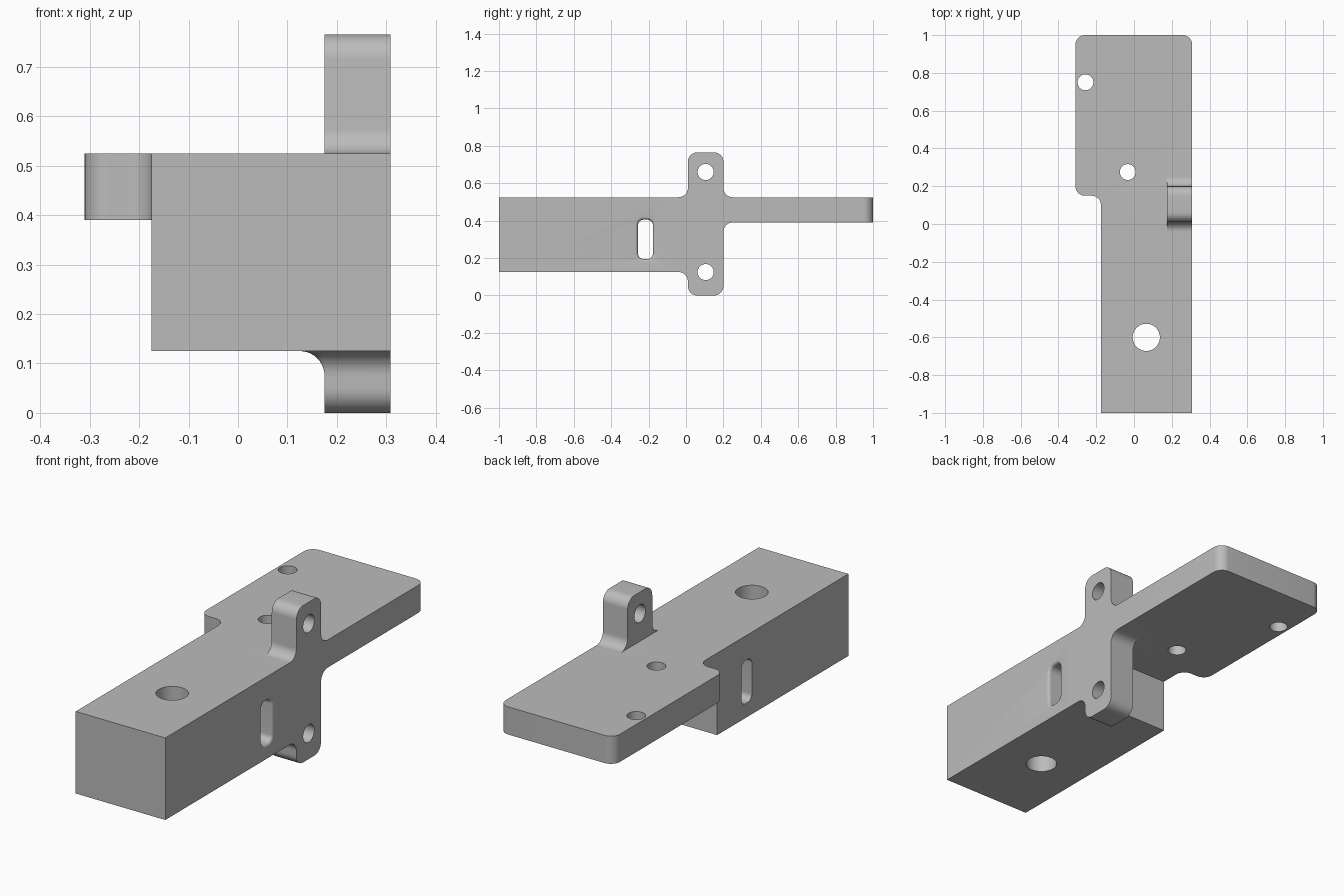
import bpy, bmesh
from math import sin, cos, tan, pi, radians
from mathutils import Vector, Matrix

if "Cube" in bpy.data.objects:
    bpy.data.objects.remove(bpy.data.objects["Cube"], do_unlink=True)

grey = bpy.data.materials.new("plain grey")
grey.use_nodes = True
grey.diffuse_color = (0.5, 0.5, 0.5, 1)
grey.node_tree.nodes["Principled BSDF"].inputs["Base Color"].default_value = (0.5, 0.5, 0.5, 1)

R = 0.05                      # common fillet radius
LEFT, RIGHT, INNER = 0.308, -0.175, 0.175
BOTTOM, UNDER, TOP = 0.125, 0.39, 0.525


def rounded(corners, steps=10):
    """Outline from (a, b, radius) corners, each rounded by its radius."""
    out = []
    for i, (a, b, r) in enumerate(corners):
        p = Vector((a, b))
        if r == 0:
            out.append(p)
            continue
        u = (Vector(corners[i - 1][:2]) - p).normalized()
        v = (Vector(corners[(i + 1) % len(corners)][:2]) - p).normalized()
        c = p + (u + v) * r   # all corners are square
        for k in range(steps + 1):
            t = k / steps * pi / 2
            out.append(c - v * r * cos(t) - u * r * sin(t))
    return out


def finish(bm, name):
    bmesh.ops.recalc_face_normals(bm, faces=bm.faces)
    mesh = bpy.data.meshes.new(name)
    bm.to_mesh(mesh)
    bm.free()
    mesh.materials.append(grey)
    ob = bpy.data.objects.new(name, mesh)
    bpy.context.collection.objects.link(ob)
    return ob


def loft(name, rings):
    """Solid through equal rings of 3D points."""
    bm = bmesh.new()
    vs = [[bm.verts.new(p) for p in ring] for ring in rings]
    bm.faces.new(vs[0])
    bm.faces.new(vs[-1])
    for a, b in zip(vs, vs[1:]):
        for i in range(len(a)):
            bm.faces.new((a[i - 1], a[i], b[i], b[i - 1]))
    return finish(bm, name)


def slab(name, outline, z0, z1):
    return loft(name, [[(p.x, p.y, z) for p in outline] for z in (z0, z1)])


def side_slab(name, outline, x0, x1):
    return loft(name, [[(x, p.x, p.y) for p in outline] for x in (x0, x1)])


def hole(name, a, b, r, sideways=False):
    pts = [Vector((a + r * cos(i * pi / 24), b + r * sin(i * pi / 24))) for i in range(48)]
    return (side_slab if sideways else slab)(name, pts, -1, 2)


def combine(target, other, operation):
    mod = target.modifiers.new(operation.lower(), 'BOOLEAN')
    mod.operation, mod.object, mod.solver = operation, other, 'EXACT'
    bpy.context.view_layer.objects.active = target
    bpy.ops.object.modifier_apply(modifier=mod.name)
    bpy.data.objects.remove(other, do_unlink=True)


# Main block
bracket = slab("mounting_bracket", rounded([
    (RIGHT, -1, 0), (LEFT, -1, 0), (LEFT, 0.01, 0), (RIGHT, 0.01, 0)]), BOTTOM, TOP)

# Thin plate, widened at the back
plate = slab("rear_plate", rounded([
    (RIGHT, -0.1, 0), (LEFT, -0.1, 0), (LEFT, 1, R), (-0.31, 1, R),
    (-0.31, 0.15, R), (RIGHT, 0.15, R)]), UNDER, TOP)

# Upright ears with filleted roots
ears = side_slab("side_ears", rounded([
    (-0.1, BOTTOM, 0), (0.01, BOTTOM, R), (0.01, 0, R), (0.2, 0, R),
    (0.2, UNDER, R), (0.4, UNDER, 0), (0.4, TOP, 0), (0.2, TOP, R),
    (0.2, 0.765, R), (0.01, 0.765, R), (0.01, TOP, R), (-0.1, TOP, 0)]), INNER, LEFT)

# Fillet turning round the inner corner of the lower ear
bm = bmesh.new()
arc = [(R - R * cos(t), BOTTOM - R + R * sin(t)) for t in [k * pi / 20 for k in range(11)]]
verts = [bm.verts.new((INNER - d, 0.01, z)) for d, z in arc + [(R, 0.2), (0, 0.2)]]
face = bm.faces.new(verts)
bmesh.ops.spin(bm, geom=[face] + face.edges[:] + verts, cent=(INNER, 0.01, 0),
               axis=(0, 0, 1), angle=pi / 2, steps=10, use_duplicate=False)
bmesh.ops.remove_doubles(bm, verts=bm.verts, dist=0.0001)
if len([f for f in bm.faces if all(abs(v.co.y - 0.01) < 1e-5 for v in f.verts)]) == 0:
    bmesh.ops.holes_fill(bm, edges=[e for e in bm.edges if e.is_boundary])
flare = finish(bm, "ear_corner_fillet")

for part in (plate, ears, flare):
    combine(bracket, part, 'UNION')

# Cross slot with a softened mouth on the left side
rings = []
for x, grow in [(-1, 0)] + [(LEFT - 0.015 + 0.015 * sin(t), 0.015 * (1 - cos(t)))
                            for t in [k * pi / 12 for k in range(7)]] + [(1, 0.015)]:
    g = grow
    outline = rounded([(-0.257 - g, 0.195 - g, 0.03 + g), (-0.177 + g, 0.195 - g, 0.03 + g),
                       (-0.177 + g, 0.405 + g, 0.03 + g), (-0.257 - g, 0.405 + g, 0.03 + g)])
    rings.append([(x, p.x, p.y) for p in outline])
cutters = [loft("slot", rings)]

# Round holes
for x, y, r in [(0.065, -0.6, 0.072), (-0.033, 0.275, 0.042), (-0.257, 0.75, 0.042)]:
    cutters.append(hole("upright_hole", x, y, r))
for z in (0.125, 0.66):
    cutters.append(hole("ear_hole", 0.105, z, 0.043, True))
for c in cutters:
    c.hide_render = True
    combine(bracket, c, 'DIFFERENCE')

# Smooth the curves, keep the edges crisp
bpy.ops.object.select_all(action='DESELECT')
bracket.select_set(True)
bpy.context.view_layer.objects.active = bracket
bpy.ops.object.shade_smooth_by_angle(angle=radians(30))
